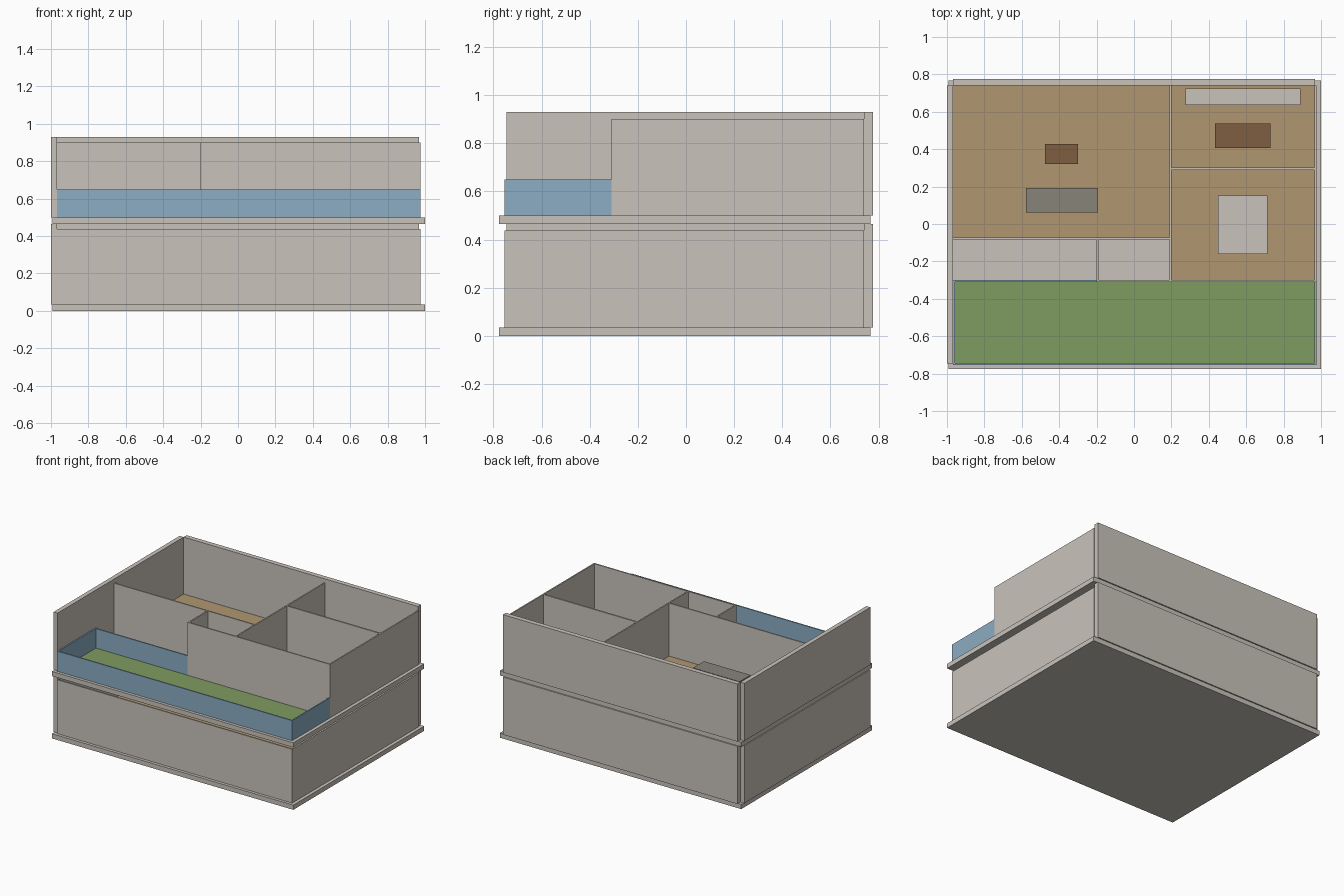
import bpy

if "Cube" in bpy.data.objects:
    bpy.data.objects.remove(bpy.data.objects["Cube"], do_unlink=True)


def material(name, r, g, b):
    """Flat material from display values 0-255, stored as linear."""
    col = [((c / 255 + 0.055) / 1.055) ** 2.4 for c in (r, g, b)] + [1]
    m = bpy.data.materials.new(name)
    m.use_nodes = True
    m.diffuse_color = col
    bsdf = m.node_tree.nodes["Principled BSDF"]
    bsdf.inputs["Base Color"].default_value = col
    bsdf.inputs["Roughness"].default_value = 0.8
    return m


PLASTER = material("plaster", 201, 195, 187)
WOOD = material("wood_floor", 177, 150, 113)
GRASS = material("grass", 127, 156, 97)
BLUE = material("blue_glass", 140, 173, 195)
BROWN = material("dark_wood", 128, 95, 66)
GREY = material("grey_fabric", 135, 132, 122)


def box(name, mat, x, y, z):
    """Axis-aligned box from (min, max) ranges."""
    bpy.ops.mesh.primitive_cube_add(size=1)
    o = bpy.context.object
    o.name = name
    o.data.name = name
    for v in o.data.vertices:
        v.co = [r[0] if c < 0 else r[1] for c, r in zip(v.co, (x, y, z))]
    o.data.materials.append(mat)
    return o


T = 0.01              # thin wall thickness
SLAB = 0.035
STOREY = 0.465
WEST, EAST = -0.967, 0.965
SOUTH, NORTH = -0.754, 0.74
FRONT = -0.309        # upper house front


# Slab and thick outer walls of both storeys
for label, base in (("lower", 0), ("upper", STOREY)):
    z = (base + SLAB, base + SLAB + 0.43)
    box(label + "_slab", PLASTER, (-0.993, 1), (-0.776, 0.767), (base, base + SLAB))
    box(label + "_side_wall", PLASTER, (-1, WEST), (-0.746, NORTH), z)
    box(label + "_back_wall", PLASTER, (WEST, 0.968), (NORTH, 0.776), z)

# Lower storey thin walls and floor
low = (SLAB, SLAB + 0.402)
box("lower_front_wall", PLASTER, (WEST, EAST + T), (SOUTH, SOUTH + T), low)
box("lower_east_wall", PLASTER, (EAST, EAST + T), (SOUTH + T, NORTH), low)
box("lower_floor", WOOD, (WEST, EAST), (SOUTH + T, NORTH), (SLAB, SLAB + 0.005))

# Upper storey thin walls
F = STOREY + SLAB
up = (F, F + 0.4)
walls = {
    "upper_east_wall": ((EAST, EAST + T), (FRONT + T, NORTH)),
    "bedroom_front_wall": ((-0.2, EAST + T), (FRONT, FRONT + T)),
    "living_front_wall": ((WEST, 0.19), (-0.082, -0.072)),
    "bathroom_wall": ((-0.2, -0.19), (FRONT + T, -0.082)),
    "middle_wall": ((0.19, 0.2), (FRONT + T, NORTH)),
    "bedroom_divider": ((0.2, EAST), (0.29, 0.302)),
}
for name, (x, y) in walls.items():
    box(name, PLASTER, x, y, up)

# Floor coverings
floor = (F, F + 0.005)
box("living_floor", WOOD, (WEST, 0.19), (-0.072, NORTH), floor)
box("bedroom_floor", WOOD, (0.2, EAST), (FRONT + T, 0.29), floor)
box("study_floor", WOOD, (0.2, EAST), (0.302, NORTH), floor)
box("roof_lawn", GRASS, (WEST + T, EAST), (SOUTH + T, FRONT), floor)

# Blue parapet around the lawn
rail = (F, F + 0.15)
box("front_parapet", BLUE, (WEST, EAST + T), (SOUTH, SOUTH + T), rail)
box("west_parapet", BLUE, (WEST, WEST + T), (SOUTH + T, FRONT), rail)
box("east_parapet", BLUE, (EAST, EAST + T), (SOUTH + T, FRONT), rail)
box("rear_parapet", BLUE, (WEST, -0.2), (FRONT, FRONT + T), rail)

# Furniture: x range, y range, height
furniture = {
    "sofa": (GREY, (-0.577, -0.192), (0.062, 0.192), 0.12),
    "coffee_table": (BROWN, (-0.477, -0.3), (0.322, 0.427), 0.08),
    "bed": (PLASTER, (0.45, 0.715), (-0.16, 0.153), 0.1),
    "desk": (BROWN, (0.433, 0.73), (0.407, 0.537), 0.12),
    "low_cabinet": (PLASTER, (0.275, 0.89), (0.637, 0.724), 0.15),
}
for name, (mat, x, y, h) in furniture.items():
    box(name, mat, x, y, (F, F + h))
